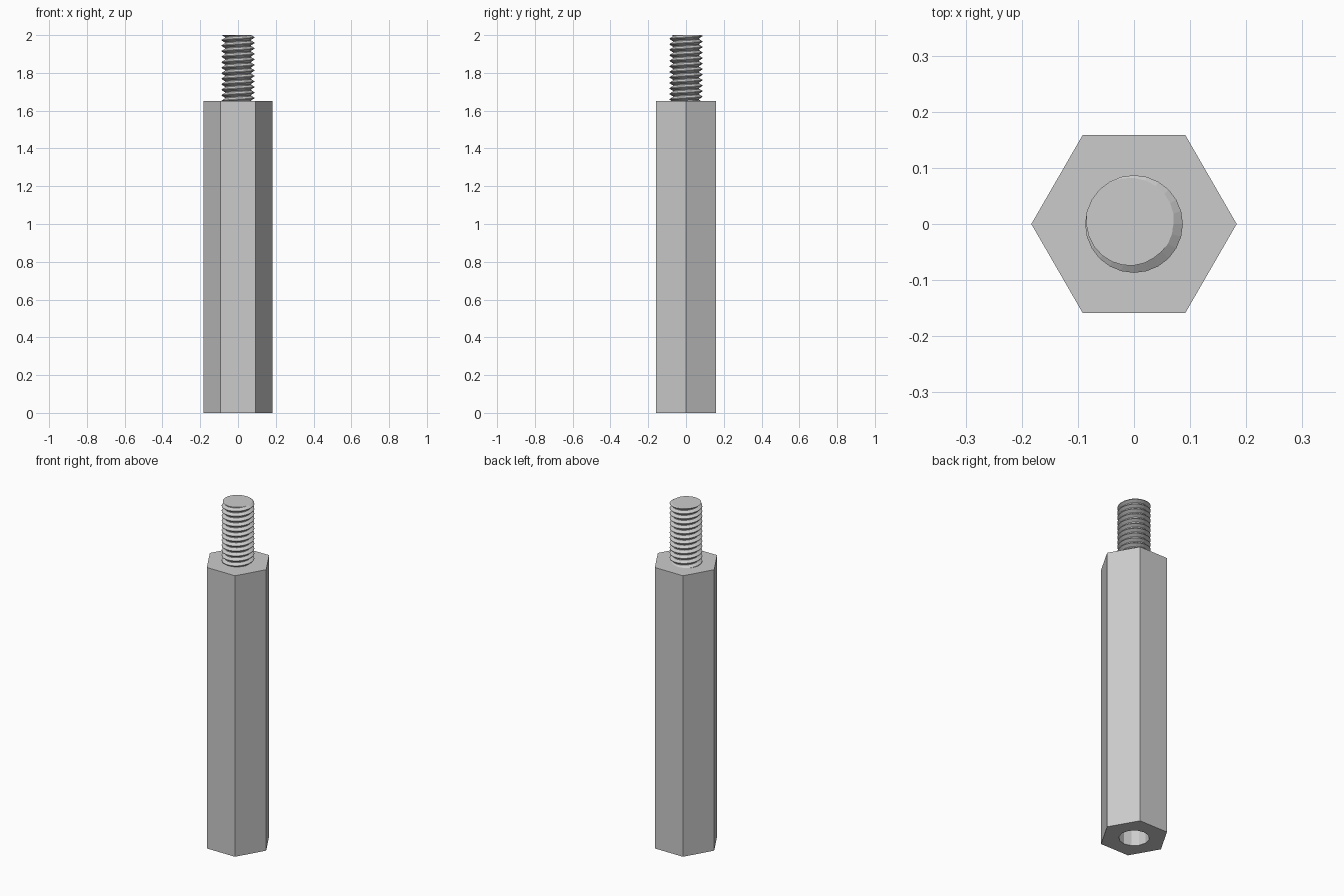
import bpy, bmesh, math
from mathutils import Vector

cube = bpy.data.objects.get("Cube")
if cube:
    bpy.data.objects.remove(cube, do_unlink=True)

BODY_TOP, TOTAL = 1.65, 2.0
HEX_R, HOLE_R, HOLE_DEPTH = 0.183, 0.08, 0.5
PITCH, ROOT_R, CREST_R, SEGMENTS = 0.0292, 0.07, 0.087, 24

steel = bpy.data.materials.new("grey_steel")
colour = (0.6, 0.6, 0.6, 1)
steel.use_nodes = True
steel.diffuse_color = colour
steel.node_tree.nodes["Principled BSDF"].inputs["Base Color"].default_value = colour


def finish(name, bm):
    bmesh.ops.recalc_face_normals(bm, faces=bm.faces)
    mesh = bpy.data.meshes.new(name)
    bm.to_mesh(mesh)
    bm.free()
    mesh.materials.append(steel)
    obj = bpy.data.objects.new(name, mesh)
    bpy.context.collection.objects.link(obj)
    return obj


def ring(bm, sides, radius, z):
    return [bm.verts.new((radius * math.cos(a), radius * math.sin(a), z))
            for a in (math.tau * i / sides for i in range(sides))]


def bridge(bm, low, high):
    n = len(low)
    for i in range(n):
        j = (i + 1) % n
        bm.faces.new((low[i], low[j], high[j], high[i]))


# Hexagonal body with a blind round hole in its underside
bm = bmesh.new()
outer_low, outer_high = ring(bm, 6, HEX_R, 0), ring(bm, 6, HEX_R, BODY_TOP)
hole_low, hole_high = ring(bm, 12, HOLE_R, 0), ring(bm, 12, HOLE_R, HOLE_DEPTH)
bridge(bm, outer_low, outer_high)
bridge(bm, hole_low, hole_high)
bm.faces.new(outer_high)
bm.faces.new(hole_high)
for i in range(6):
    a, b, c = (hole_low[(2 * i + k) % 12] for k in range(3))
    bm.faces.new((outer_low[i], a, b))
    bm.faces.new((outer_low[i], b, outer_low[(i + 1) % 6]))
    bm.faces.new((outer_low[(i + 1) % 6], b, c))
finish("hex_body", bm)

# Threaded stud: a V profile swept along a right-handed helix, cut flat at both ends
bm = bmesh.new()
profile = [(ROOT_R, 0), (ROOT_R, 0.15), (CREST_R, 0.52), (CREST_R, 0.63), (ROOT_R, 1)]
turns = math.ceil((TOTAL - BODY_TOP) / PITCH) + 4
previous = None
for i in range(turns * SEGMENTS + 1):
    angle = math.tau * i / SEGMENTS
    base = BODY_TOP + PITCH * (i / SEGMENTS - 2)
    row = [bm.verts.new((r * math.cos(angle), r * math.sin(angle), base + h * PITCH))
           for r, h in profile]
    if previous:
        for k in range(len(profile) - 1):
            bm.faces.new((previous[k], row[k], row[k + 1], previous[k + 1]))
    previous = row
bmesh.ops.remove_doubles(bm, verts=bm.verts, dist=0.0001)
for z, side in ((TOTAL, 1), (BODY_TOP, -1)):
    cut = bmesh.ops.bisect_plane(
        bm, geom=bm.verts[:] + bm.edges[:] + bm.faces[:], dist=1e-6,
        plane_co=Vector((0, 0, z)), plane_no=Vector((0, 0, side)), clear_outer=True)
    rim = [e for e in cut["geom_cut"] if isinstance(e, bmesh.types.BMEdge) and e.is_boundary]
    bmesh.ops.contextual_create(bm, geom=rim)
finish("threaded_stud", bm)
